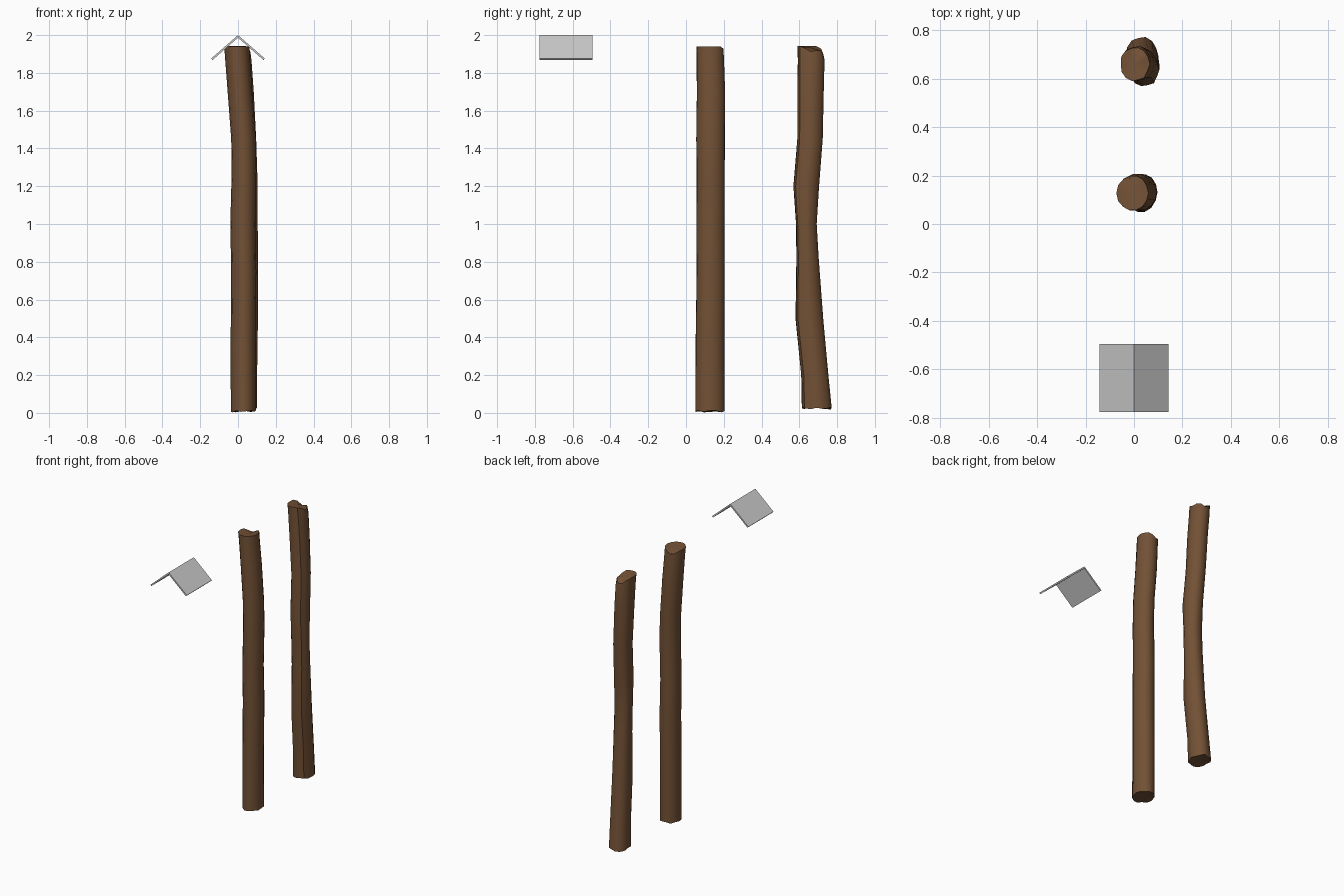
import bpy, bmesh, math, random

if "Cube" in bpy.data.objects:
    bpy.data.objects.remove(bpy.data.objects["Cube"])

random.seed(4)
SIDES = 14

bark = bpy.data.materials.new("bark_brown")
bark.diffuse_color = (0.17, 0.082, 0.036, 1)
bark.use_nodes = True
bark.node_tree.nodes["Principled BSDF"].inputs["Base Color"].default_value = bark.diffuse_color


def finish(bm, name, mat=None):
    bmesh.ops.recalc_face_normals(bm, faces=bm.faces)
    me = bpy.data.meshes.new(name)
    bm.to_mesh(me)
    bm.free()
    ob = bpy.data.objects.new(name, me)
    bpy.context.collection.objects.link(ob)
    if mat:
        me.materials.append(mat)
    return ob


def log(name, rings, top_drop):
    """Loft rings of (z, cx, cy, rx, ry); top_drop(angle) lowers the top rim."""
    bm = bmesh.new()
    bumps = [random.uniform(0.95, 1.03) for _ in range(SIDES)]
    loops = []
    for k, (z, cx, cy, rx, ry) in enumerate(rings):
        loop = []
        for i in range(SIDES):
            a = 2 * math.pi * i / SIDES
            r = bumps[i] * random.uniform(0.985, 1.015)
            dz = 0
            if k == 0:
                dz = random.uniform(-0.006, 0.006)
            elif k == len(rings) - 1:
                dz = -top_drop(a)
            loop.append(bm.verts.new((cx + rx * r * math.cos(a),
                                      cy + ry * r * math.sin(a), z + dz)))
        loops.append(loop)
    for lo, hi in zip(loops, loops[1:]):
        for i in range(SIDES):
            j = (i + 1) % SIDES
            bm.faces.new((lo[i], lo[j], hi[j], hi[i]))
    # end caps as fans, so the ragged rims stay closed
    for loop, end, lift in ((loops[0], rings[0], 0.004), (loops[-1], rings[-1], -0.008)):
        c = bm.verts.new((end[1], end[2], end[0] + lift))
        for i in range(SIDES):
            bm.faces.new((loop[i], loop[(i + 1) % SIDES], c))
    ob = finish(bm, name, bark)
    bpy.ops.object.select_all(action='DESELECT')
    ob.select_set(True)
    bpy.context.view_layer.objects.active = ob
    bpy.ops.object.shade_smooth_by_angle(angle=math.radians(40))
    return ob


# Nearer log: straight, leaning left near its top
log("straight_log", [
    (0.008, 0.030, 0.128, 0.067, 0.081),
    (0.35, 0.029, 0.128, 0.067, 0.080),
    (0.75, 0.032, 0.131, 0.067, 0.078),
    (1.00, 0.028, 0.130, 0.067, 0.078),
    (1.28, 0.033, 0.131, 0.066, 0.078),
    (1.45, 0.030, 0.131, 0.066, 0.079),
    (1.70, 0.012, 0.133, 0.066, 0.079),
    (1.88, -0.001, 0.130, 0.066, 0.076),
    (1.94, -0.005, 0.128, 0.066, 0.074),
], lambda a: 0.03 * max(0, math.sin(a - 0.3)) ** 6)

# Farther log: crooked, with a broken top
log("crooked_log", [
    (0.025, 0.033, 0.692, 0.066, 0.080),
    (0.20, 0.036, 0.682, 0.064, 0.073),
    (0.50, 0.042, 0.653, 0.062, 0.075),
    (0.82, 0.044, 0.643, 0.060, 0.060),
    (1.00, 0.043, 0.637, 0.060, 0.056),
    (1.20, 0.043, 0.636, 0.060, 0.069),
    (1.45, 0.035, 0.657, 0.060, 0.069),
    (1.70, 0.022, 0.660, 0.061, 0.071),
    (1.87, 0.010, 0.662, 0.060, 0.072),
    (1.942, 0.004, 0.659, 0.060, 0.070),
], lambda a: 0.045 * max(0, math.cos(a - 1.5)) ** 4 + 0.03 * max(0, math.cos(a - 0.1)) ** 6)

# Folded ridge cap: chevron profile extruded along y
bm = bmesh.new()
half = [(0, 2.0), (0.142, 1.876), (0.135, 1.868), (0, 1.986)]
profile = half + [(-x, z) for x, z in half[2:0:-1]]
front = bm.faces.new([bm.verts.new((x, -0.775, z)) for x, z in profile])
ext = bmesh.ops.extrude_face_region(bm, geom=[front], use_keep_orig=True)
bmesh.ops.translate(bm, vec=(0, 0.281, 0),
                    verts=[g for g in ext["geom"] if isinstance(g, bmesh.types.BMVert)])
finish(bm, "ridge_cap")
